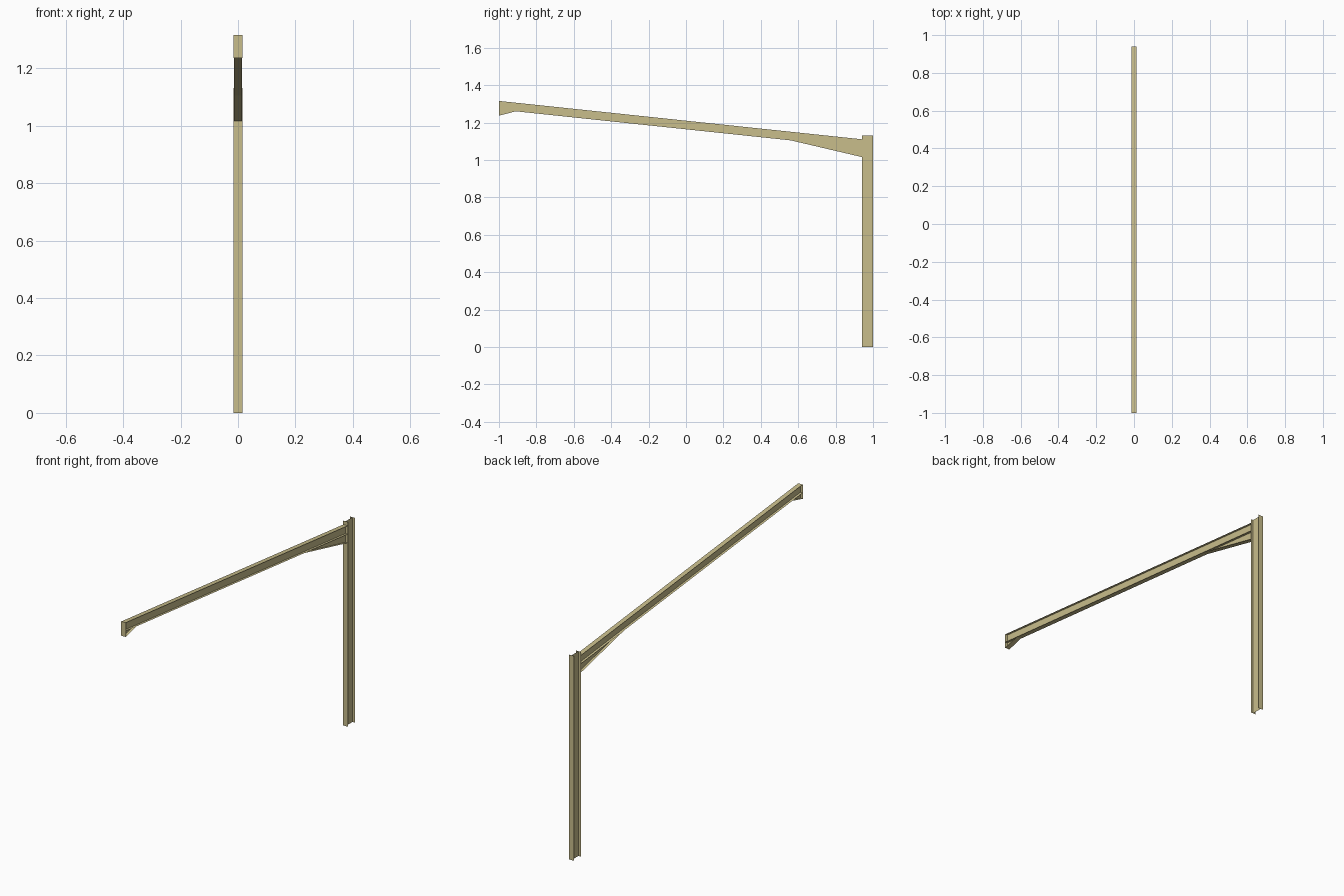
import bpy

if "Cube" in bpy.data.objects:
    bpy.data.objects.remove(bpy.data.objects["Cube"])

mat = bpy.data.materials.new("steel_tan")
mat.diffuse_color = (0.58, 0.51, 0.26, 1)
mat.use_nodes = True
mat.node_tree.nodes["Principled BSDF"].inputs["Base Color"].default_value = mat.diffuse_color


def sheet(name, verts):
    """One flat thin-steel plate given by its outline."""
    me = bpy.data.meshes.new(name)
    me.from_pydata(verts, [], [tuple(range(len(verts)))])
    me.materials.append(mat)
    ob = bpy.data.objects.new(name, me)
    bpy.context.collection.objects.link(ob)
    return ob


def flange(name, a, b, w):
    """Plate across x, running from a to b in the (y, z) plane."""
    return sheet(name, [(-w, *a), (w, *a), (w, *b), (-w, *b)])


def web(name, outline):
    """Plate on the x = 0 plane with a (y, z) outline."""
    return sheet(name, [(0, y, z) for y, z in outline])


COL_W, RAF_W = 0.0155, 0.0135      # half widths
Y0, Y1, Y2 = -1.0, 0.94, 1.0       # ridge end, column inner and outer face
COL_TOP = 1.132


def rafter_z(y, offset=0.0):
    return 1.316 + offset - (y - Y0) * 0.1057


DEPTH = -0.046
top_a, top_b = (Y0, rafter_z(Y0)), (Y1, rafter_z(Y1))
low_a, low_b = (Y0, rafter_z(Y0, DEPTH)), (Y1, rafter_z(Y1, DEPTH))

# Column
flange("column_inner_flange", (Y1, 0), (Y1, COL_TOP), COL_W)
flange("column_outer_flange", (Y2, 0), (Y2, COL_TOP), COL_W)
web("column_web", [(Y1, 0), (Y2, 0), (Y2, COL_TOP), (Y1, COL_TOP)])

# Sloping rafter
flange("rafter_top_flange", top_a, top_b, RAF_W)
flange("rafter_bottom_flange", low_a, low_b, RAF_W)
web("rafter_web", [top_a, low_a, low_b, top_b])

# Haunches below the rafter at the eaves and at the ridge
for name, y_tip, end, corner in (
        ("eaves_haunch", 0.56, (Y1, 1.016), low_b),
        ("ridge_haunch", -0.91, (Y0, 1.237), low_a)):
    tip = (y_tip, rafter_z(y_tip, DEPTH))
    flange(name + "_flange", tip, end, RAF_W)
    web(name + "_web", [tip, end, corner])

# Plate closing the ridge end
flange("ridge_end_plate", (Y0, 1.237), top_a, COL_W)
